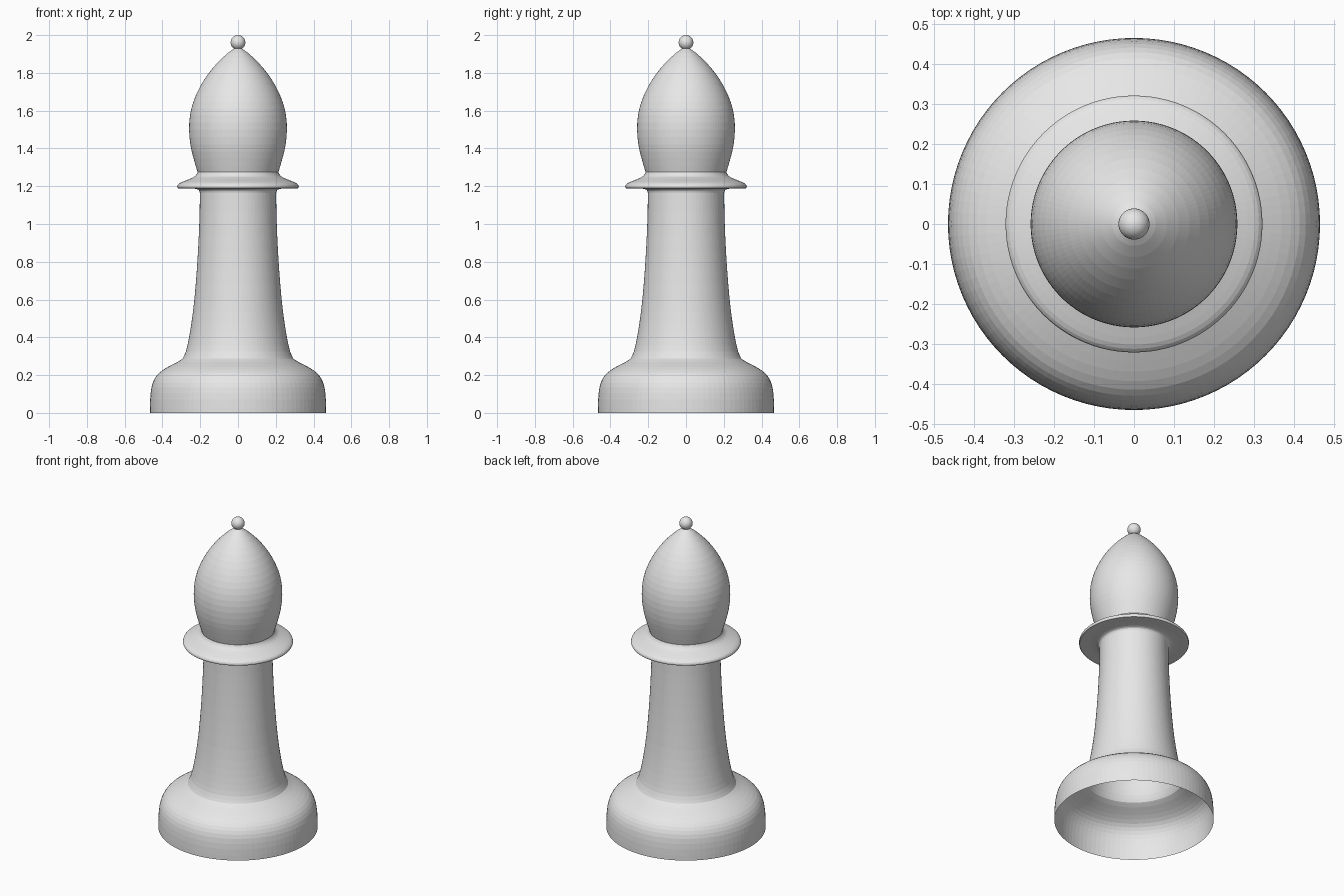
import bpy, bmesh, math

if "Cube" in bpy.data.objects:
    bpy.data.objects.remove(bpy.data.objects["Cube"])

grey = bpy.data.materials.new("light grey")
grey.diffuse_color = (0.8, 0.8, 0.8, 1)
grey.use_nodes = True
grey.node_tree.nodes["Principled BSDF"].inputs["Base Color"].default_value = grey.diffuse_color
SIDES = 96


def smooth_profile(pts, steps):
    """Catmull-Rom curve through (radius, height) points."""
    out = []
    for i in range(len(pts) - 1):
        p0, p1, p2, p3 = (pts[max(i - 1, 0)], pts[i], pts[i + 1],
                          pts[min(i + 2, len(pts) - 1)])
        for s in range(steps):
            t = s / steps
            out.append(tuple(0.5 * (2 * b + (c - a) * t
                       + (2 * a - 5 * b + 4 * c - d) * t ** 2
                       + (3 * b - a - 3 * c + d) * t ** 3)
                       for a, b, c, d in zip(p0, p1, p2, p3)))
    return out + [pts[-1]]


def lathe(name, pts, steps=2):
    """Open shell of revolution about z."""
    bm = bmesh.new()
    rings = []
    for r, z in smooth_profile(pts, steps):
        rings.append([bm.verts.new((r * math.cos(2 * math.pi * k / SIDES),
                                    r * math.sin(2 * math.pi * k / SIDES), z))
                      for k in range(SIDES)])
    for a, b in zip(rings, rings[1:]):
        for k in range(SIDES):
            n = (k + 1) % SIDES
            bm.faces.new((a[k], a[n], b[n], b[k]))
    me = bpy.data.meshes.new(name)
    bm.to_mesh(me)
    bm.free()
    me.materials.append(grey)
    ob = bpy.data.objects.new(name, me)
    bpy.context.collection.objects.link(ob)
    return ob


# Wide foot, hollow and open underneath
lathe("base", [(0.466, 0), (0.465, 0.07), (0.458, 0.135), (0.442, 0.18),
               (0.415, 0.214), (0.37, 0.244), (0.32, 0.27), (0.293, 0.287)])
# Tapering column
lathe("shaft", [(0.293, 0.287), (0.276, 0.325), (0.261, 0.39), (0.246, 0.48),
                (0.231, 0.6), (0.217, 0.77), (0.208, 0.93), (0.203, 1.07),
                (0.202, 1.165)])
# Flared collar
lathe("collar", [(0.202, 1.165), (0.206, 1.178), (0.222, 1.186), (0.26, 1.189),
                 (0.31, 1.188), (0.321, 1.193), (0.319, 1.207), (0.302, 1.22),
                 (0.265, 1.235), (0.235, 1.248), (0.22, 1.262), (0.214, 1.275)])
# Pointed, egg-shaped head
lathe("head", [(0.214, 1.275), (0.236, 1.35), (0.252, 1.42), (0.259, 1.5),
               (0.254, 1.575), (0.237, 1.645), (0.207, 1.715), (0.165, 1.785),
               (0.112, 1.85), (0.054, 1.905), (0.008, 1.936)])

# Small ball on the tip
bpy.ops.mesh.primitive_uv_sphere_add(segments=32, ring_count=16, radius=0.039,
                                     location=(0, 0, 1.961))
ball = bpy.context.object
ball.name = "tip_ball"
ball.data.materials.append(grey)
bpy.ops.object.shade_smooth()
